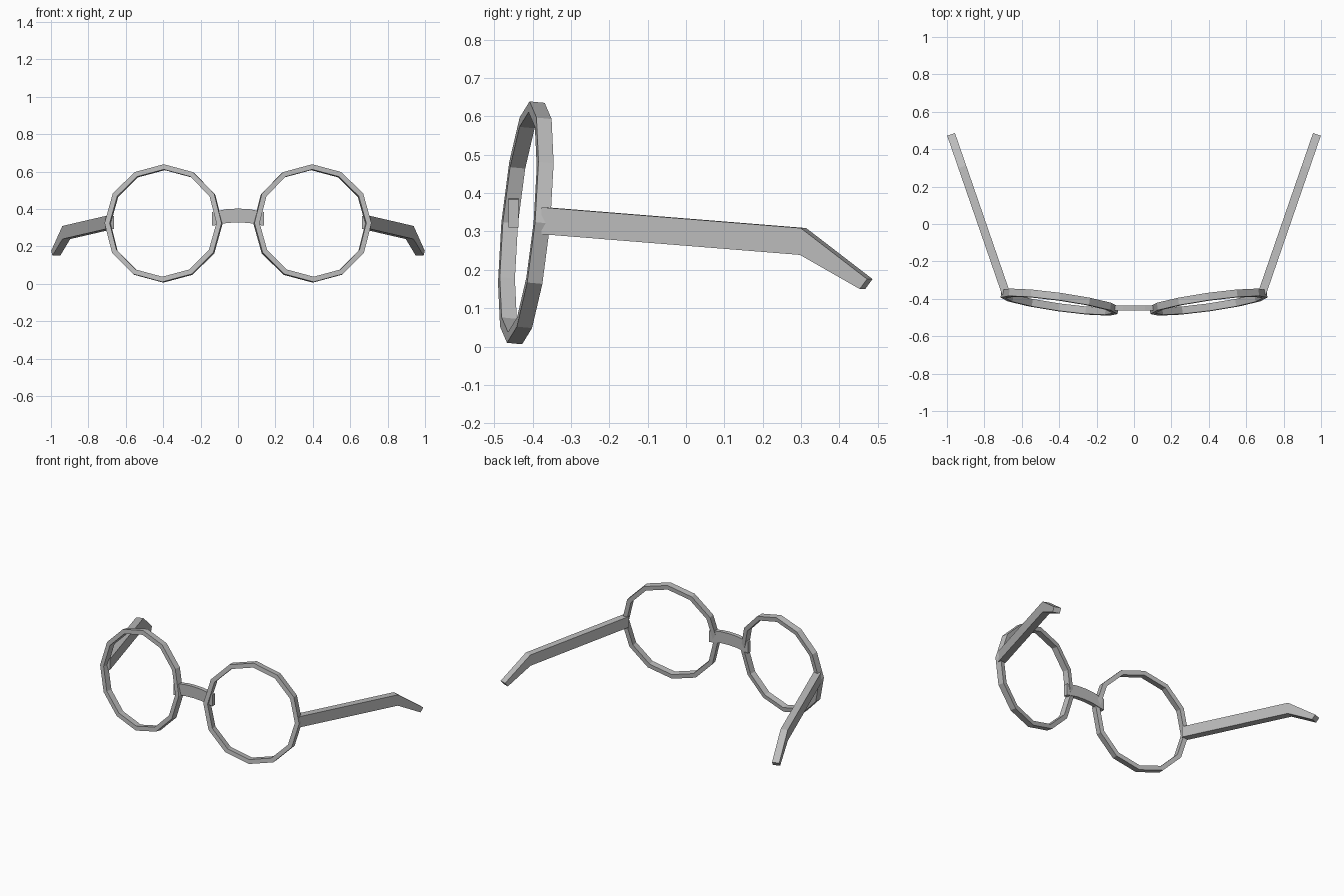
import bpy, bmesh, math
from mathutils import Matrix, Vector

if "Cube" in bpy.data.objects:
    bpy.data.objects.remove(bpy.data.objects["Cube"])

mat = bpy.data.materials.new("grey_frame")
mat.diffuse_color = (0.5, 0.5, 0.5, 1)
mat.use_nodes = True
mat.node_tree.nodes["Principled BSDF"].inputs["Base Color"].default_value = mat.diffuse_color


def loft(name, sections, closed=False):
    """Join four-cornered sections into a flat-shaded bar."""
    bm = bmesh.new()
    rows = [[bm.verts.new(p) for p in s] for s in sections]
    pairs = list(zip(rows, rows[1:]))
    if closed:
        pairs.append((rows[-1], rows[0]))
    else:
        bm.faces.new(rows[0])
        bm.faces.new(rows[-1])
    for a, b in pairs:
        for i in range(4):
            j = (i + 1) % 4
            bm.faces.new((a[i], a[j], b[j], b[i]))
    bmesh.ops.recalc_face_normals(bm, faces=bm.faces)
    me = bpy.data.meshes.new(name)
    bm.to_mesh(me)
    bm.free()
    me.materials.append(mat)
    ob = bpy.data.objects.new(name, me)
    bpy.context.collection.objects.link(ob)
    return ob


for side, s in (("right", 1), ("left", -1)):
    mirror = Matrix.Diagonal((s, 1, 1, 1))

    # Twelve-sided lens rim, leaning back and wrapping round the face
    place = (mirror @ Matrix.Translation((0.398, -0.4175, 0.3225))
             @ Matrix.Rotation(math.radians(8), 4, 'Z')
             @ Matrix.Rotation(math.radians(-5.4), 4, 'X'))
    rim = []
    for k in range(12):
        a = math.tau * k / 12
        rim.append([place @ Vector((r * math.cos(a), y, r * math.sin(a)))
                    for r, y in ((0.316, -0.02), (0.316, 0.02),
                                 (0.288, 0.02), (0.288, -0.02))])
    loft(side + "_rim", rim, closed=True)

    # Temple arm: straight bar, then a drooping ear tip
    start, end = Vector((0.685, -0.37, 0)), Vector((0.978, 0.479, 0))
    d = (end - start).normalized()
    across = Vector((d.y, -d.x, 0)) * 0.022
    arm = []
    for yt, zt, yb, zb in ((-0.37, 0.363, -0.37, 0.293),
                           (0.306, 0.309, 0.304, 0.239),
                           (0.479, 0.176, 0.460, 0.150)):
        top = start + d * ((yt - start.y) / d.y) + Vector((0, 0, zt))
        low = start + d * ((yb - start.y) / d.y) + Vector((0, 0, zb))
        arm.append([mirror @ p for p in (top - across, top + across,
                                         low + across, low - across)])
    loft(side + "_temple_arm", arm)

# Arched nose bridge
bridge = []
for x, z in ((-0.139, 0.347), (-0.06, 0.362), (0, 0.365), (0.06, 0.362), (0.139, 0.347)):
    bridge.append([(x, y, z + h) for y, h in ((-0.462, -0.037), (-0.436, -0.037),
                                              (-0.436, 0.037), (-0.462, 0.037))])
loft("nose_bridge", bridge)
